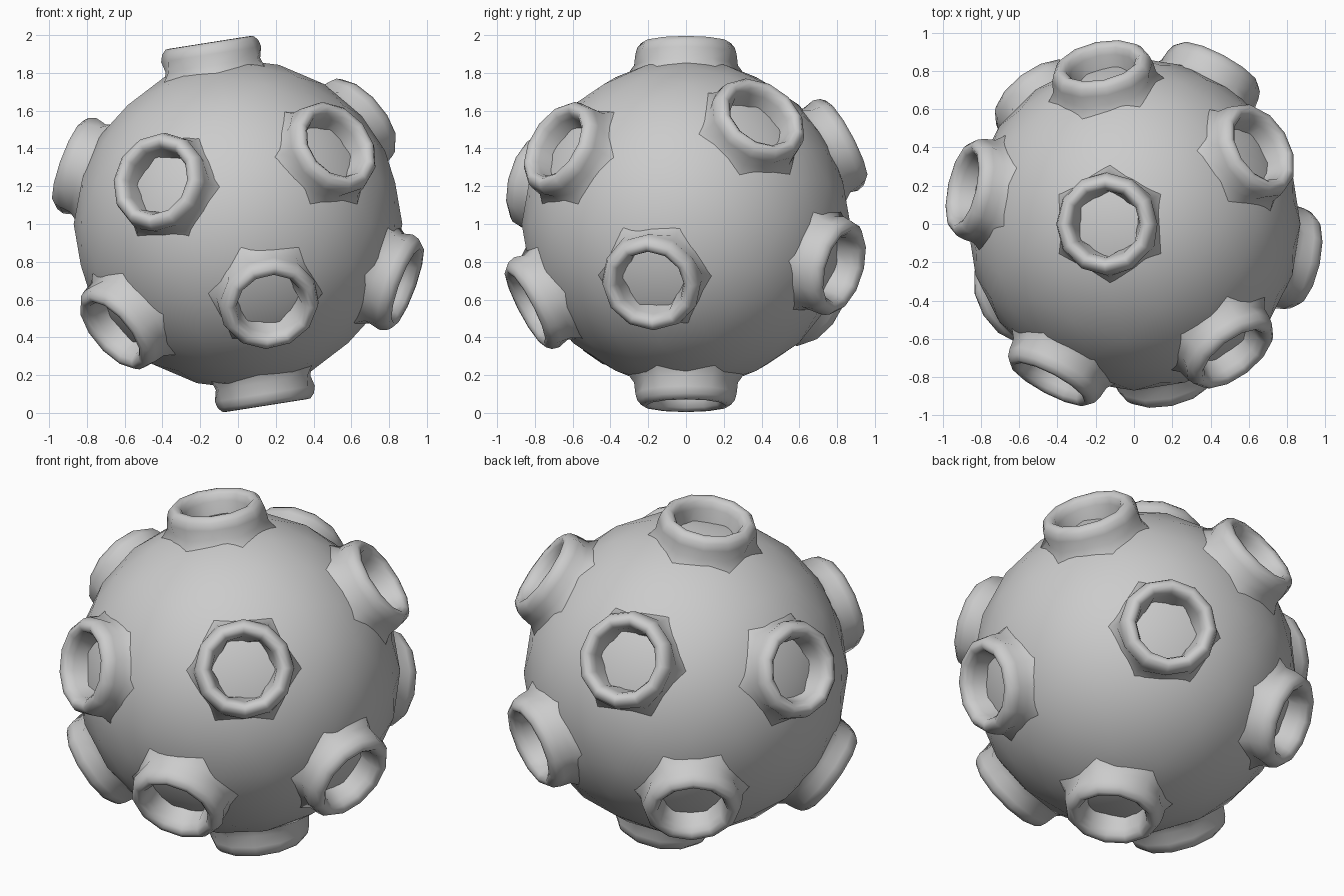
import bpy, bmesh, math
from mathutils import Vector

if "Cube" in bpy.data.objects:
    bpy.data.objects.remove(bpy.data.objects["Cube"])

CENTRE = Vector((0, 0, 1))
SIDES = 12


def finish(bm, name):
    bmesh.ops.recalc_face_normals(bm, faces=bm.faces)
    for f in bm.faces:
        f.smooth = True
    mesh = bpy.data.meshes.new(name)
    bm.to_mesh(mesh)
    bm.free()
    return mesh


def add(name, mesh, location):
    obj = bpy.data.objects.new(name, mesh)
    obj.location = location
    bpy.context.collection.objects.link(obj)
    return obj


# round core
bm = bmesh.new()
bmesh.ops.create_icosphere(bm, subdivisions=3, radius=0.87)
add("core_ball", finish(bm, "core_ball"), CENTRE)

# rounded collar: radius, distance from core centre, hexagon amount (1 = hexagon)
profile = [(0.315, 0.795, 1), (0.275, 0.85, 0.6), (0.268, 0.91, 0),
           (0.257, 0.948, 0), (0.235, 0.971, 0), (0.210, 0.973, 0),
           (0.188, 0.955, 0), (0.176, 0.92, 0), (0.168, 0.82, 1)]
bm = bmesh.new()
rings = []
for r, h, hexed in profile:
    ring = []
    for i in range(SIDES):
        a = 2 * math.pi * i / SIDES
        flat = math.cos(math.pi / 6) if i % 2 else 1
        rr = r * (1 + (flat - 1) * hexed)
        ring.append(bm.verts.new((rr * math.cos(a), rr * math.sin(a), h)))
    rings.append(ring)
for lo, hi in zip(rings, rings[1:]):
    for i in range(SIDES):
        j = (i + 1) % SIDES
        bm.faces.new((lo[i], lo[j], hi[j], hi[i]))
collar = finish(bm, "collar")

# six axes, a collar at both ends of each
axes = [(-0.15, 0, 0.95), (-0.43, -0.81, 0.23), (0.51, -0.67, 0.41),
        (0.17, -0.82, -0.43), (0.66, 0.40, 0.57), (0.87, -0.19, -0.32)]
for n, axis in enumerate(axes):
    for side, sign in (("a", 1), ("b", -1)):
        obj = add(f"collar_{n + 1}{side}", collar, CENTRE)
        obj.rotation_mode = 'QUATERNION'
        obj.rotation_quaternion = (Vector(axis) * sign).to_track_quat('Z', 'Y')
